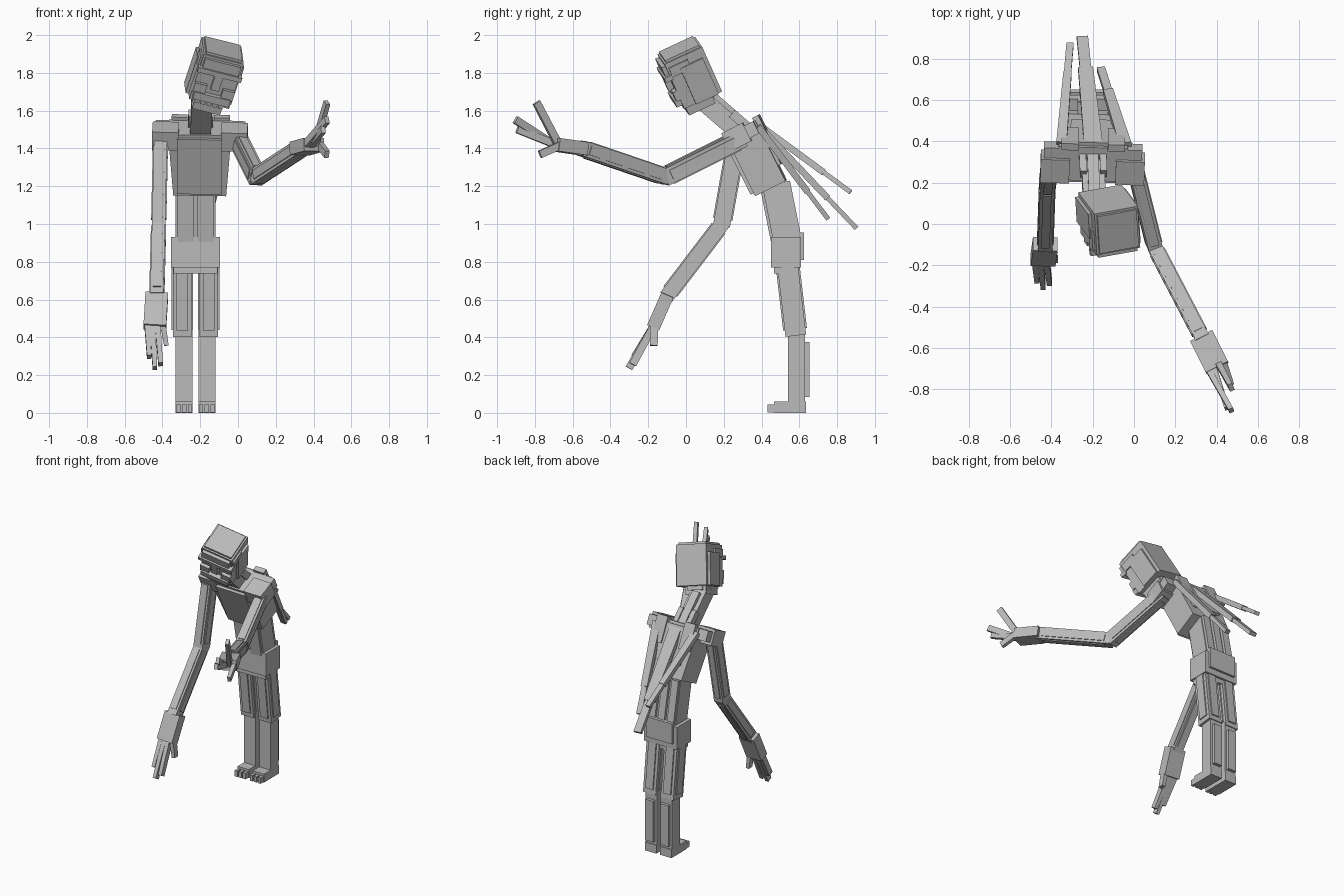
import bpy, bmesh
from mathutils import Vector, Matrix

default_cube = bpy.data.objects.get("Cube")
if default_cube:
    bpy.data.objects.remove(default_cube)

colour = (.5, .5, .5, 1)
grey = bpy.data.materials.new("plain_grey")
grey.use_nodes = True
grey.diffuse_color = colour
grey.node_tree.nodes["Principled BSDF"].inputs["Base Color"].default_value = colour

UPRIGHT = Matrix.Identity(3)
RIGHTWARD = Vector((1, 0, 0))
BOTH = (-1, 1)
THREE = (-1, 0, 1)


def frame(across, along):
    """Rotation whose z follows along and whose x stays close to across."""
    z = Vector(along).normalized()
    x = Vector(across)
    x = (x - z * x.dot(z)).normalized()
    return Matrix((x, z.cross(x), z)).transposed()


class Block:
    """A turned box that can carry smaller boxes, placed in fractions of its size."""

    def __init__(self, name, centre, size, turn=UPRIGHT, taper=1):
        self.centre, self.size, self.turn = Vector(centre), Vector(size), turn
        bm = bmesh.new()
        bmesh.ops.create_cube(bm, size=1)
        for vert in bm.verts:
            if vert.co.z > 0:
                vert.co.x *= taper
            vert.co = turn @ (vert.co * self.size)
        mesh = bpy.data.meshes.new(name)
        bm.to_mesh(mesh)
        bm.free()
        mesh.materials.append(grey)
        part = bpy.data.objects.new(name, mesh)
        part.location = self.centre
        bpy.context.collection.objects.link(part)

    def point(self, at):
        return self.centre + self.turn @ (Vector(at) * self.size)

    def add(self, name, at, scale, taper=1):
        return Block(name, self.point(at), self.size * Vector(scale), self.turn, taper)


def limb(name, start, end, width, depth, taper=1, across=RIGHTWARD):
    start, end = Vector(start), Vector(end)
    length = (end - start).length + depth / 5
    turn = frame(across, end - start)
    return Block(name, (start + end) / 2, (width, depth, length), turn, taper)


def add_panels(part, name):
    part.add(name + "_panel", (0, 0, 0), (.6, 1.15, .85))
    part.add(name + "_side_panel", (0, 0, 0), (1.15, .6, .85))


def arm(side, joints, fingertips, across):
    """Arm through shoulder, elbow, wrist and knuckles; fingertips are relative to the knuckles."""
    shoulder, elbow, wrist, knuckles = (Vector(joint) for joint in joints)
    upper = limb(side + "_upper_arm", shoulder, elbow, .07, .09, across=across)
    fore = limb(side + "_forearm", elbow, wrist, .07, .08, across=across)
    add_panels(upper, side + "_upper_arm")
    add_panels(fore, side + "_forearm")
    palm = limb(side + "_palm", wrist, knuckles, .12, .07, across=across)
    last = len(fingertips) - 1
    for index, tip in enumerate(fingertips):
        root = palm.point((.7 * (index / last - .5), 0, .4))
        limb(side + "_finger", root, knuckles + Vector(tip), .03, .04, .8, across)


# Legs and feet
body_x = -.225
for side, sign in (("right", -1), ("left", 1)):
    hip_x, foot_x = body_x + sign * .07, body_x + sign * .06
    thigh = limb(side + "_thigh", (hip_x, .53, .85), (hip_x, .58, .42), .1, .11)
    add_panels(thigh, side + "_thigh")
    shin = limb(side + "_shin", (foot_x, .585, .43), (foot_x, .585, .03), .09, .09)
    shin.add(side + "_calf_plate", (0, -.6, 0), (.7, .3, .7))
    foot = Block(side + "_foot", (foot_x, .55, .03), (.09, .17, .06))
    for toe in THREE:
        foot.add(side + "_toe", (toe * .35, -.5, -.1), (.25, .4, .7))

# Hips and waist
hips = Block("hips", (body_x, .53, .85), (.26, .16, .16))
hips.add("crotch", (0, 0, -.5), (.9, .8, .4))
hips.add("hip_back_plate", (0, .5, .2), (.8, .2, .9))
waist = limb("waist", (body_x, .53, .9), (body_x, .47, 1.2), .21, .13)
for column in THREE:
    waist.add("back_muscle", (column * .35, .5, 0), (.25, .3, 1))
for sign in BOTH:
    waist.add("belly_plate", (sign * .25, -.5, 0), (.4, .2, .8))

# Chest and shoulders, leaning forward
lean = frame((1, 0, -.07), (0, -.5, 1))
chest = Block("chest", (-.2, .37, 1.35), (.28, .18, .36), lean, 1.2)
chest.add("chest_plate", (0, -.5, 0), (.85, .2, .9))
chest.add("back_plate", (0, .5, .1), (.75, .2, .7), 1.2)
chest.add("collar", (0, 0, .4), (1.7, .9, .2))
for sign in BOTH:
    chest.add("shoulder_pad", (sign * .65, -.2, .4), (.5, .7, .3))
    chest.add("shoulder_blade", (sign * .4, .55, .3), (.3, .2, .5))

# Neck
neck = limb("neck", (-.2, .3, 1.47), (-.19, .07, 1.67), .11, .1)
neck.add("neck_ridge", (0, .5, -.1), (.5, .5, .8))
for sign in BOTH:
    neck.add("neck_tendon", (sign * .45, .5, -.3), (.3, .5, .4))

# Head, tilted and looking down
tilt = frame((1, .2, -.3), (.3, -.4, .9))
skull = Block("skull", (-.12, .02, 1.8), (.22, .22, .27), tilt)
skull.add("skull_cap", (0, 0, .5), (.9, .9, .1))
skull.add("forehead", (0, -.5, .35), (.9, .2, .2))
skull.add("brow", (0, -.55, .2), (1.1, .2, .1))
skull.add("nose", (0, -.55, 0), (.2, .2, .3))
skull.add("upper_lip", (0, -.55, -.35), (.9, .2, .15))
skull.add("throat", (0, 0, -.5), (.5, .6, .2))
skull.add("jaw", (0, -.1, -.6), (.7, .7, .2))
for sign in BOTH:
    skull.add("cheek", (sign * .35, -.5, -.2), (.3, .2, .2))
    skull.add("temple_plate", (sign * .5, .1, -.1), (.15, .6, .8))
    skull.add("side_band", (sign * .5, -.2, .3), (.1, .5, .2))
for tooth in range(5):
    skull.add("tooth", (.15 * (tooth - 2), -.45, -.47), (.1, .1, .15))

# Right arm hanging down, left arm reaching forward
arm("right",
    ((-.41, .27, 1.45), (-.42, .19, 1), (-.43, -.1, .62), (-.44, -.17, .46)),
    ((-.03, -.1, -.16), (0, -.13, -.22), (.03, -.11, -.2), (.06, 0, -.1)),
    RIGHTWARD)
arm("left",
    ((0, .29, 1.45), (.1, -.11, 1.25), (.33, -.55, 1.4), (.4, -.69, 1.42)),
    ((.07, -.21, .13), (.05, -.2, .08), (.07, -.1, .22), (.07, -.08, -.05)),
    Vector((1, .4, 0)))

# Long spines trailing from the back, each with a thinner tip
spine_tips = ((-.31, .87, 1.17), (-.25, .9, .98), (-.16, .75, 1.03))
for sign, tip, width in zip(THREE, spine_tips, (.05, .09, .06)):
    root, tip = chest.point((sign * .55, .5, .4)), Vector(tip)
    joint = root.lerp(tip, .7)
    limb("back_spine", root, joint, width, .035, .8)
    limb("back_spine_tip", joint, tip, width / 2 + .01, .025)
